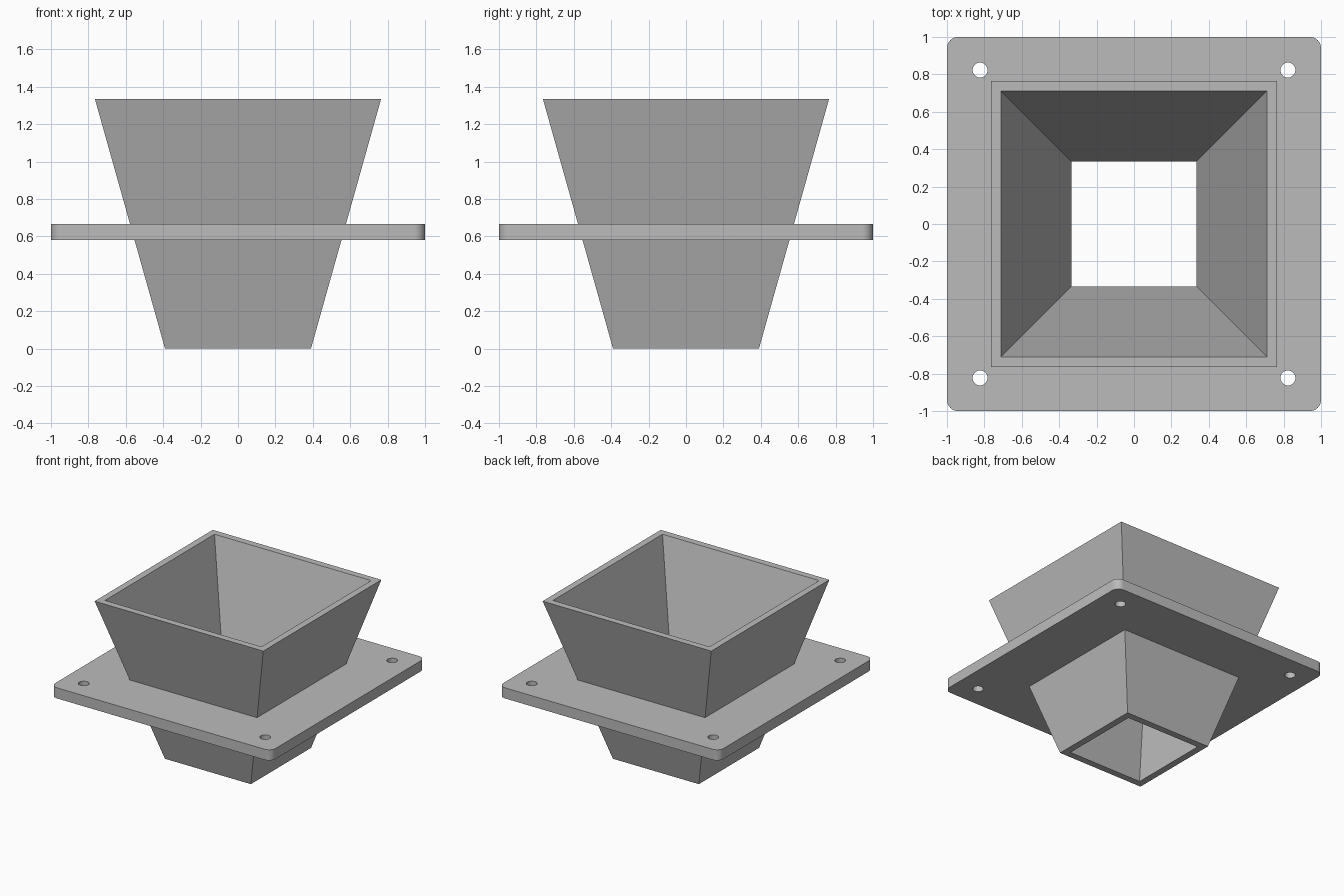
import bpy, bmesh, math

if "Cube" in bpy.data.objects:
    bpy.data.objects.remove(bpy.data.objects["Cube"])

grey = bpy.data.materials.new("plain grey")
grey.diffuse_color = (0.5, 0.5, 0.5, 1)
grey.use_nodes = True
grey.node_tree.nodes["Principled BSDF"].inputs["Base Color"].default_value = grey.diffuse_color

HEIGHT = 1.335
PLATE_LOW, PLATE_HIGH = 0.58, 0.667


def square(h):
    return [(-h, -h), (h, -h), (h, h), (-h, h)]


def arc(cx, cy, r, start, sweep, steps):
    return [(cx + r * math.cos(start + sweep * i / steps),
             cy + r * math.sin(start + sweep * i / steps)) for i in range(steps + 1)]


# Hopper: tapered square tube, open at both ends
bm = bmesh.new()
rings = [[bm.verts.new((x, y, z)) for x, y in square(h)]
         for h, z in ((0.39, 0), (0.765, HEIGHT), (0.71, HEIGHT), (0.335, 0))]
for a, b in zip(rings, rings[1:] + rings[:1]):
    for i in range(4):
        j = (i + 1) % 4
        bm.faces.new((a[i], a[j], b[j], b[i]))
bmesh.ops.recalc_face_normals(bm, faces=bm.faces)
mesh = bpy.data.meshes.new("hopper")
bm.to_mesh(mesh)
bm.free()
hopper = bpy.data.objects.new("hopper", mesh)
bpy.context.collection.objects.link(hopper)
mesh.materials.append(grey)

# Flange outlines: rounded edge, opening hidden in the hopper wall, bolt holes
R = 0.06
outer = []
for k, (sx, sy) in enumerate(((1, 1), (-1, 1), (-1, -1), (1, -1))):
    outer += arc(sx * (1 - R), sy * (1 - R), R, k * math.pi / 2, math.pi / 2, 8)
outlines = [outer, square(0.54)]
for sx in (-1, 1):
    for sy in (-1, 1):
        outlines.append(arc(sx * 0.823, sy * 0.823, 0.04, 0, math.tau, 32)[:-1])

# Flange: filled outline extruded to a plate
curve = bpy.data.curves.new("flange", 'CURVE')
curve.dimensions = '2D'
curve.fill_mode = 'BOTH'
curve.extrude = (PLATE_HIGH - PLATE_LOW) / 2
for points in outlines:
    spline = curve.splines.new('POLY')
    spline.points.add(len(points) - 1)
    for p, (x, y) in zip(spline.points, points):
        p.co = (x, y, 0, 1)
    spline.use_cyclic_u = True
flange = bpy.data.objects.new("flange", curve)
flange.location.z = (PLATE_LOW + PLATE_HIGH) / 2
bpy.context.collection.objects.link(flange)
bpy.context.view_layer.objects.active = flange
flange.select_set(True)
bpy.ops.object.convert(target='MESH')
flange = bpy.context.object
flange.name = "flange"

# Weld the caps to the rim and smooth the rounded parts
bm = bmesh.new()
bm.from_mesh(flange.data)
bmesh.ops.remove_doubles(bm, verts=bm.verts, dist=0.0005)
bmesh.ops.recalc_face_normals(bm, faces=bm.faces)
bm.to_mesh(flange.data)
bm.free()
flange.data.materials.clear()
flange.data.materials.append(grey)
bpy.ops.object.shade_smooth_by_angle(angle=math.radians(30))
